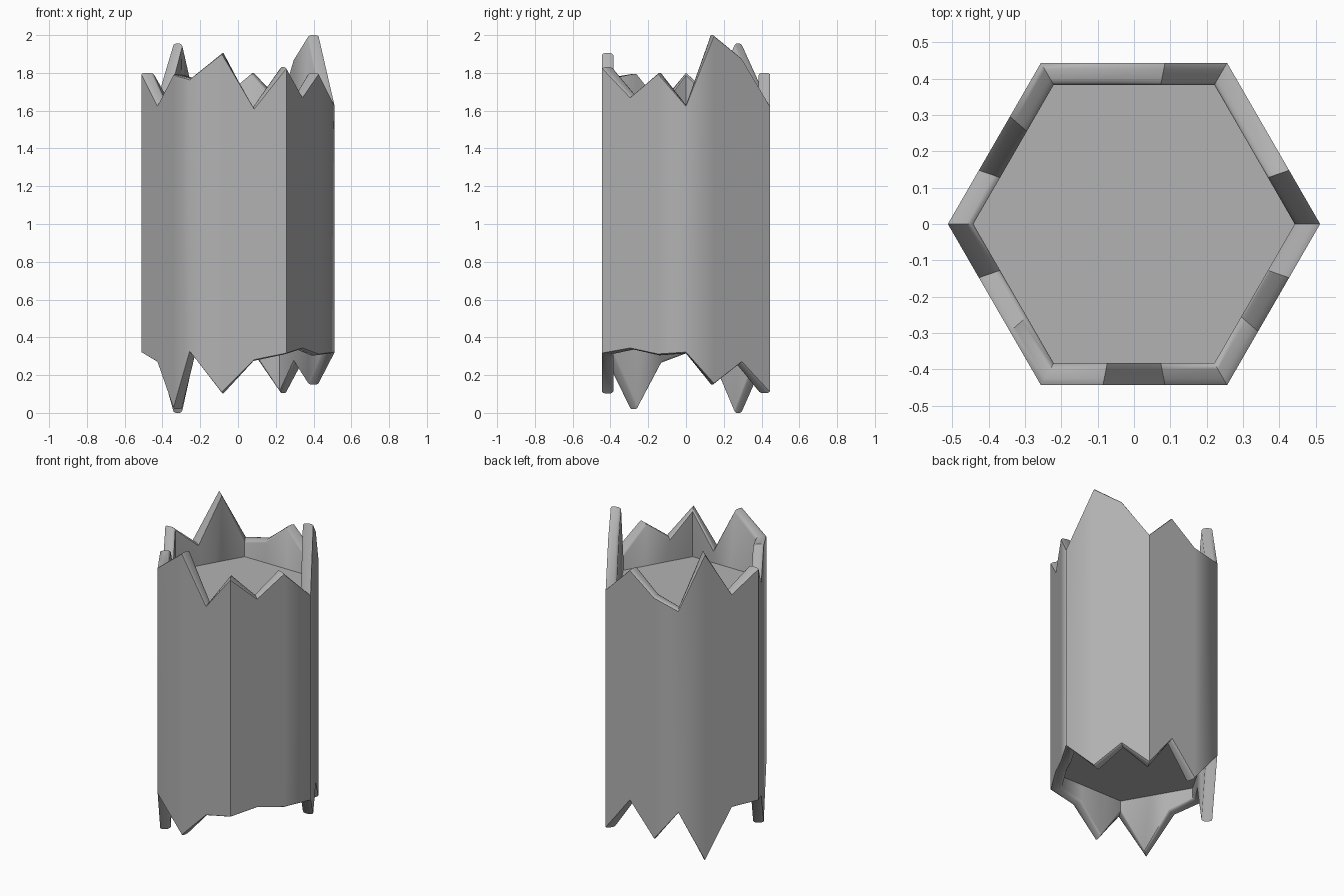
import bpy, bmesh
from math import cos, sin, pi

if "Cube" in bpy.data.objects:
    bpy.data.objects.remove(bpy.data.objects["Cube"])

R_OUT, R_IN = 0.512, 0.442
FLOOR, CEILING = 1.53, 0.39
# rim cross-section: (position from outer to inner wall, softening drop)
RIM = [(0, 0.007), (0.12, 0.002), (0.3, 0), (0.72, 0), (0.9, 0.005), (1, 0.013)]

# broken edge heights, three per side, counter-clockwise from the +x corner
TOP = [1.63, 2.00, 1.88, 1.63, 1.80, 1.67, 1.63, 1.955, 1.67,
       1.80, 1.63, 1.795, 1.77, 1.905, 1.615, 1.83, 1.675, 1.80]
BOTTOM = [0.315, 0.15, 0.265, 0.105, 0.325, 0.125, 0.335, 0.0, 0.305,
          0.315, 0.265, 0.02, 0.32, 0.103, 0.275, 0.31, 0.337, 0.305]

grey = bpy.data.materials.new("dark_grey")
grey.diffuse_color = (0.45, 0.45, 0.45, 1)
grey.use_nodes = True
grey.node_tree.nodes["Principled BSDF"].inputs["Base Color"].default_value = grey.diffuse_color


def hex_point(i, r):
    """Point i of 18 around a hexagon with three spans per side."""
    side, k = divmod(i % 18, 3)
    a, b, t = side * pi / 3, (side + 1) * pi / 3, k / 3
    return (r * (cos(a) * (1 - t) + cos(b) * t),
            r * (sin(a) * (1 - t) + sin(b) * t))


def finish(bm, name):
    bmesh.ops.recalc_face_normals(bm, faces=bm.faces)
    me = bpy.data.meshes.new(name)
    bm.to_mesh(me)
    bm.free()
    me.materials.append(grey)
    ob = bpy.data.objects.new(name, me)
    bpy.context.collection.objects.link(ob)
    bpy.ops.object.select_all(action='DESELECT')
    ob.select_set(True)
    bpy.context.view_layer.objects.active = ob
    bpy.ops.object.shade_smooth_by_angle(angle=0.9)
    return ob


# jagged hexagonal shell: closed cross-section swept round the hexagon
bm = bmesh.new()
rings = []
for i in range(18):
    section = []
    for edge, sign, rim in ((TOP, -1, RIM), (BOTTOM, 1, RIM[::-1])):
        for t, drop in rim:
            x, y = hex_point(i, R_OUT + (R_IN - R_OUT) * t)
            section.append(bm.verts.new((x, y, edge[i] + sign * drop)))
    rings.append(section)
n = len(rings[0])
for i in range(18):
    a, b = rings[i], rings[(i + 1) % 18]
    for j in range(n):
        k = (j + 1) % n
        bm.faces.new((a[j], b[j], b[k], a[k]))
shell = finish(bm, "jagged_shell")

# every other outer corner is shaded soft
for e in shell.data.edges:
    a, b = sorted(e.vertices)
    if a // n == b // n and a // n in (0, 6, 12) and (a % n, b % n) == (0, n - 1):
        e.use_edge_sharp = False

# solid core filling the shell between the two recesses
bm = bmesh.new()
lo, hi = ([bm.verts.new((*hex_point(3 * i, R_IN + 0.003), z)) for i in range(6)]
          for z in (CEILING, FLOOR))
bm.faces.new(lo)
bm.faces.new(hi)
for i in range(6):
    j = (i + 1) % 6
    bm.faces.new((lo[i], lo[j], hi[j], hi[i]))
finish(bm, "inner_core")
